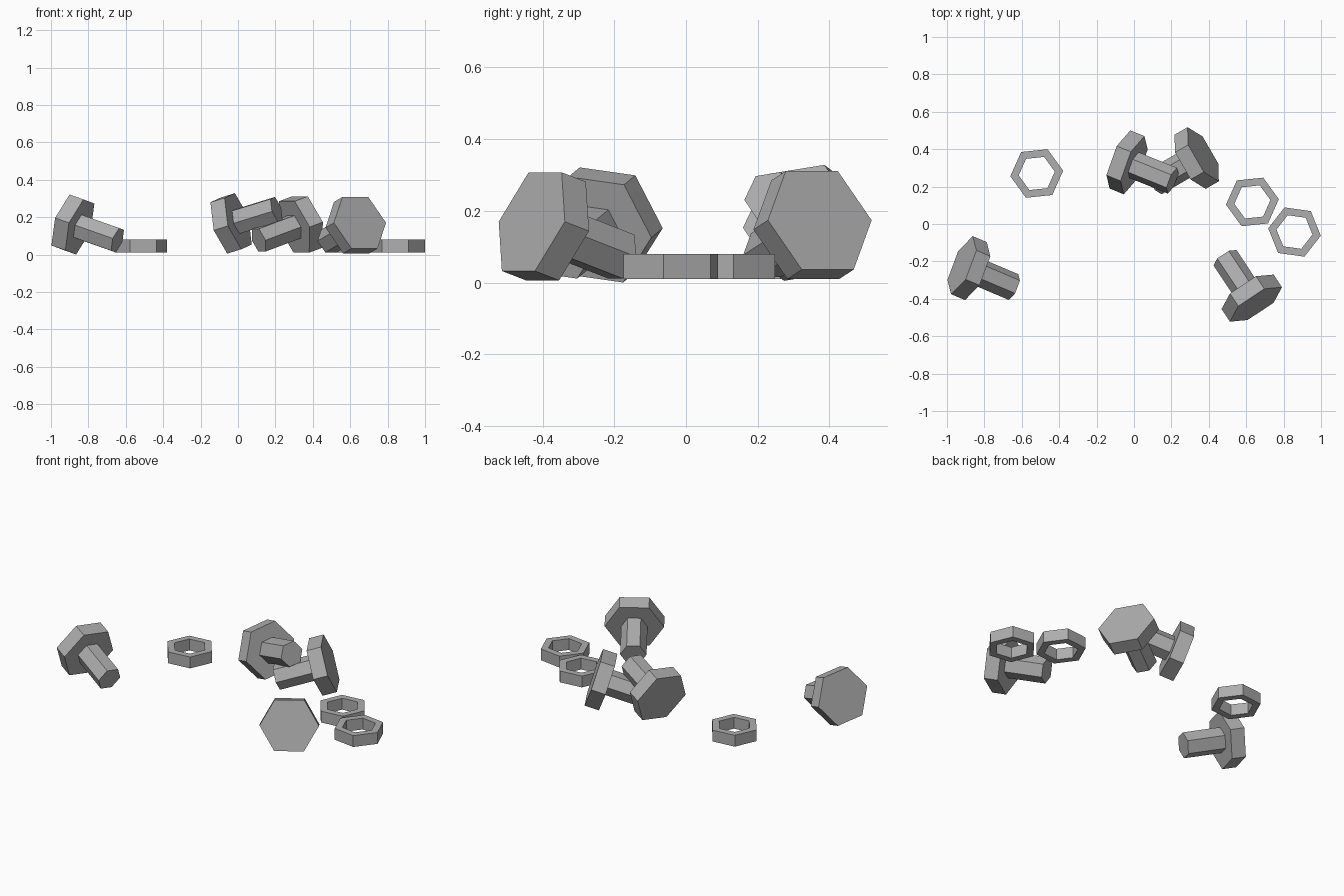
import bpy
import bmesh
from math import radians, cos, sin, tau
from mathutils import Matrix

cube = bpy.data.objects.get("Cube")
if cube:
    bpy.data.objects.remove(cube, do_unlink=True)

SIDES = 6

steel = bpy.data.materials.new("grey_steel")
steel.use_nodes = True
GREY = (0.42, 0.42, 0.42, 1.0)
steel.diffuse_color = GREY
steel.node_tree.nodes["Principled BSDF"].inputs["Base Color"].default_value = GREY


def hex_lathe(name, profile, matrix, closed):
    """Sweep (position along x, radius) points around x in six flat steps."""
    bm = bmesh.new()
    rings = []
    for x, radius in profile:
        rings.append([bm.verts.new((x, radius * cos(tau * k / SIDES),
                                    radius * sin(tau * k / SIDES)))
                      for k in range(SIDES)])
    pairs = list(zip(rings, rings[1:]))
    if closed:
        pairs.append((rings[-1], rings[0]))
    else:
        bm.faces.new(rings[0])
        bm.faces.new(rings[-1])
    for a, b in pairs:
        for k in range(SIDES):
            n = (k + 1) % SIDES
            bm.faces.new((a[k], a[n], b[n], b[k]))
    bmesh.ops.recalc_face_normals(bm, faces=bm.faces)
    mesh = bpy.data.meshes.new(name)
    bm.to_mesh(mesh)
    bm.free()
    mesh.materials.append(steel)
    obj = bpy.data.objects.new(name, mesh)
    obj.matrix_world = matrix
    bpy.context.collection.objects.link(obj)
    return obj


# Bolt: wide head, then a thin shaft
HEAD_R, HEAD_T, SHAFT_R, LENGTH = 0.167, 0.085, 0.074, 0.315
BOLT = [(0, HEAD_R), (HEAD_T, HEAD_R), (HEAD_T, SHAFT_R), (LENGTH, SHAFT_R)]


def bolt(name, head_centre, heading, dip, roll):
    turn = (Matrix.Rotation(radians(heading), 4, "Z")
            @ Matrix.Rotation(radians(dip), 4, "Y")
            @ Matrix.Rotation(radians(roll), 4, "X"))
    hex_lathe(name, BOLT, Matrix.Translation(head_centre) @ turn, False)


bolt("bolt_front_right", (-0.92, -0.22, 0.174), -23, 18, -8)
bolt("bolt_leaning", (-0.075, 0.345, 0.155), -22, -16, 9)
bolt("bolt_back", (0.37, 0.373, 0.174), 210, 18, 0)
bolt("bolt_front_left", (0.652, -0.43, 0.17), 123.5, 18, 0)

# Nut: hexagonal ring lying flat
NUT_R, HOLE_R, NUT_LOW, NUT_HIGH = 0.142, 0.097, 0.01, 0.08
NUT = [(NUT_LOW, HOLE_R), (NUT_LOW, NUT_R), (NUT_HIGH, NUT_R), (NUT_HIGH, HOLE_R)]


def nut(name, x, y, spin):
    upright = Matrix.Rotation(radians(-90), 4, "Y")
    turn = Matrix.Rotation(radians(spin), 4, "Z")
    # the upright turn maps the sweep axis to z
    hex_lathe(name, NUT, Matrix.Translation((x, y, 0)) @ turn @ upright
              @ Matrix.Rotation(radians(30), 4, "X"), True)


nut("nut_back_right", -0.52, 0.27, 6)
nut("nut_back_left", 0.633, 0.118, 6)
nut("nut_left", 0.858, -0.043, -8)
